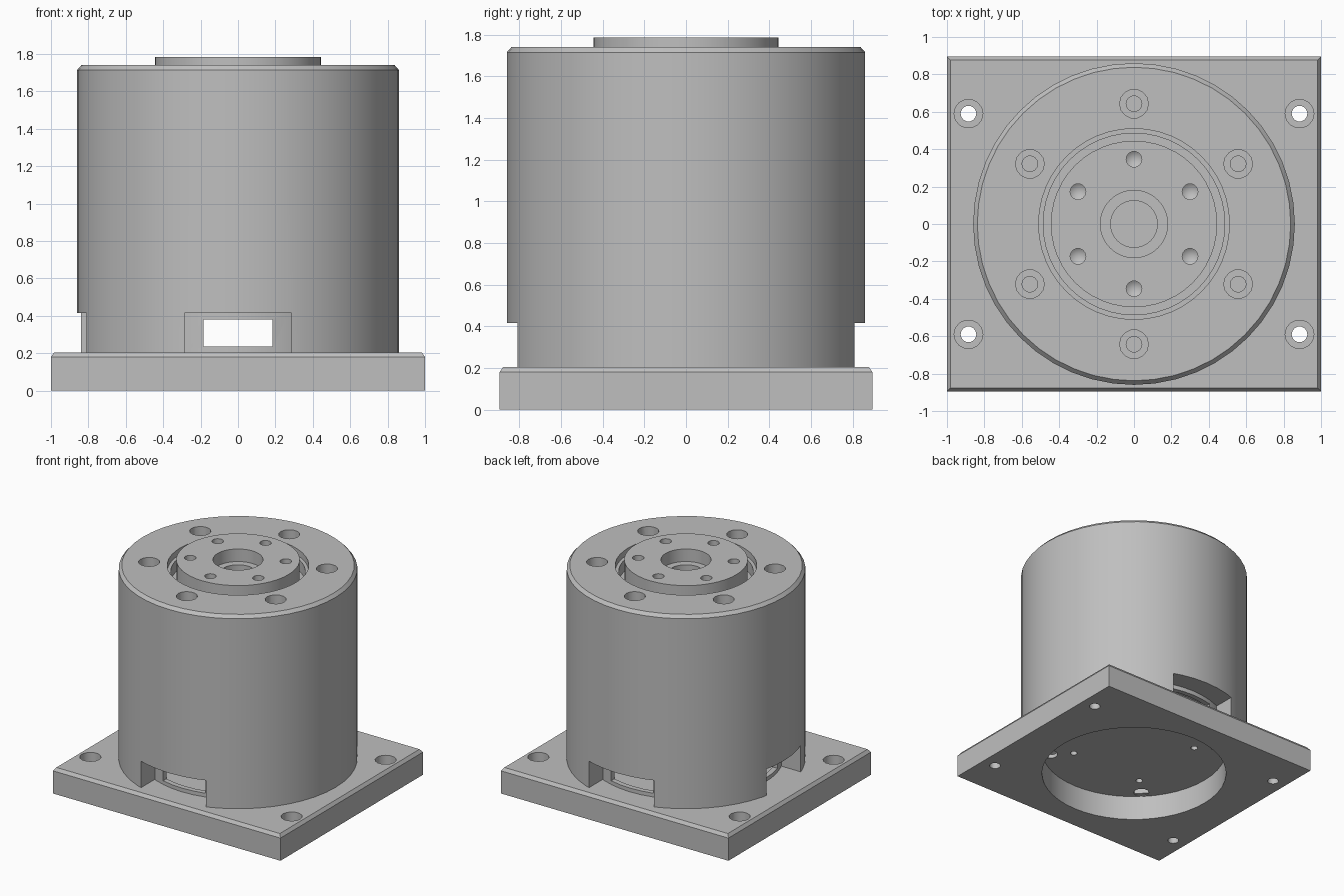
import bpy, bmesh
from math import cos, sin, pi, radians
from mathutils import Matrix, Vector

old = bpy.data.objects.get("Cube")
if old:
    bpy.data.objects.remove(old, do_unlink=True)

metal = bpy.data.materials.new("machined grey")
metal.use_nodes = True
GREY = (0.52, 0.52, 0.52, 1)
metal.diffuse_color = GREY
metal.node_tree.nodes["Principled BSDF"].inputs["Base Color"].default_value = GREY


def finish(bm, name):
    bmesh.ops.recalc_face_normals(bm, faces=bm.faces)
    mesh = bpy.data.meshes.new(name)
    bm.to_mesh(mesh)
    bm.free()
    mesh.materials.append(metal)
    ob = bpy.data.objects.new(name, mesh)
    bpy.context.collection.objects.link(ob)
    return ob


def add_lathe(bm, profile, steps, closed=False, at=(0, 0)):
    """Spin an (r, z) profile round a vertical axis."""
    vs = [bm.verts.new((r, 0, z)) for r, z in profile]
    pairs = list(zip(vs, vs[1:])) + ([(vs[-1], vs[0])] if closed else [])
    es = [bm.edges.new(p) for p in pairs]
    before = set(bm.verts) - set(vs)
    bmesh.ops.spin(bm, geom=vs + es, cent=(0, 0, 0), axis=(0, 0, 1),
                   angle=2 * pi, steps=steps, use_merge=True)
    new = [v for v in bm.verts if v not in before]
    bmesh.ops.remove_doubles(bm, verts=new, dist=1e-5)
    new = [v for v in bm.verts if v not in before]
    bmesh.ops.translate(bm, verts=new, vec=(at[0], at[1], 0))


def lathe(name, profile, steps=48, closed=False):
    bm = bmesh.new()
    add_lathe(bm, profile, steps, closed)
    return finish(bm, name)


def cut(target, bm):
    """Subtract a bmesh from the target and drop the cutter."""
    cutter = finish(bm, "cutter")
    cutter.hide_render = True
    mod = target.modifiers.new("cut", 'BOOLEAN')
    mod.object = cutter
    mod.operation = 'DIFFERENCE'
    mod.solver = 'EXACT'
    bpy.ops.object.select_all(action='DESELECT')
    bpy.context.view_layer.objects.active = target
    target.select_set(True)
    bpy.ops.object.modifier_apply(modifier=mod.name)
    bpy.data.objects.remove(cutter, do_unlink=True)


def drill(target, profile, places, steps=14):
    bm = bmesh.new()
    for p in places:
        add_lathe(bm, profile, steps, at=p)
    cut(target, bm)


def cut_boxes(target, boxes):
    bm = bmesh.new()
    for lo, hi in boxes:
        lo, hi = Vector(lo), Vector(hi)
        m = Matrix.Translation((lo + hi) / 2) @ Matrix.Diagonal((*(hi - lo), 1))
        bmesh.ops.create_cube(bm, size=1, matrix=m)
    cut(target, bm)


def ring(n, radius, start):
    return [(radius * cos(start + 2 * pi * i / n), radius * sin(start + 2 * pi * i / n))
            for i in range(n)]


# Base plate with chamfered top, large bore and counterbored corner holes
bm = bmesh.new()
bmesh.ops.create_cube(bm, size=1, matrix=Matrix.Translation((0, 0, 0.09))
                      @ Matrix.Diagonal((2, 1.79, 0.18, 1)))
bm.normal_update()
top = [f for f in bm.faces if f.normal.z > 0.9]
bmesh.ops.inset_region(bm, faces=top, thickness=0.025, depth=0.025)
base = finish(bm, "base_plate")
drill(base, [(0, -0.1), (0.70, -0.1), (0.70, 0.3), (0, 0.3)], [(0, 0)], 48)
corners = [(x, y) for x in (-0.885, 0.885) for y in (-0.59, 0.59)]
drill(base, [(0, -0.1), (0.042, -0.1), (0.042, 0.1), (0.077, 0.1), (0.077, 0.3), (0, 0.3)], corners)

# Floor disc closing the bore, with two sets of four holes
floor = lathe("floor_disc", [(0, 0.2), (0.70, 0.2), (0.70, 0.23), (0, 0.23)])
drill(floor, [(0, 0.1), (0.027, 0.1), (0.027, 0.3), (0, 0.3)], ring(4, 0.46, pi / 4))
drill(floor, [(0, 0.1), (0.058, 0.1), (0.058, 0.3), (0, 0.3)], ring(4, 0.64, pi / 4))

# Round housing with cavity below and a stepped annular groove on top
housing = lathe("housing", [
    (0, 1.6), (0.485, 1.6), (0.485, 1.69), (0.51, 1.69), (0.51, 1.74), (0.838, 1.74),
    (0.86, 1.715), (0.86, 0.205), (0.70, 0.205), (0.70, 0.415), (0.66, 0.415),
    (0.66, 0.6), (0, 0.6)])
cut_boxes(housing, [
    ((-0.285, -1, 0.19), (0.285, -0.5, 0.415)),
    ((-0.285, 0.5, 0.19), (0.285, 1, 0.415)),
    ((-1, -0.285, 0.19), (-0.5, 0.185, 0.415))])
drill(housing, [(0, 1.45), (0.042, 1.45), (0.042, 1.62), (0.077, 1.62), (0.077, 1.8), (0, 1.8)],
      ring(6, 0.643, pi / 6))

# Inner wall behind the notches, with windows
wall = lathe("inner_wall", [(0.66, 0.205), (0.70, 0.205), (0.70, 0.415), (0.66, 0.415)], closed=True)
cut_boxes(wall, [
    ((-0.185, -1, 0.235), (0.185, -0.5, 0.38)),
    ((-0.185, 0.5, 0.235), (0.185, 1, 0.38)),
    ((-1, -0.185, 0.235), (-0.5, 0.125, 0.38))])

# Output hub with stepped centre bore and six blind holes
hub = lathe("output_hub", [
    (0, 1.58), (0.445, 1.58), (0.445, 1.785), (0.18, 1.785), (0.18, 1.685),
    (0.125, 1.685), (0.125, 1.63), (0, 1.63)])
drill(hub, [(0, 1.64), (0.042, 1.67), (0.042, 1.9), (0, 1.9)], ring(6, 0.346, pi / 6))

# Smooth round walls, sharp edges
bpy.ops.object.select_all(action='DESELECT')
for ob in (base, floor, housing, wall, hub):
    ob.select_set(True)
bpy.context.view_layer.objects.active = housing
bpy.ops.object.shade_smooth_by_angle(angle=radians(30))
